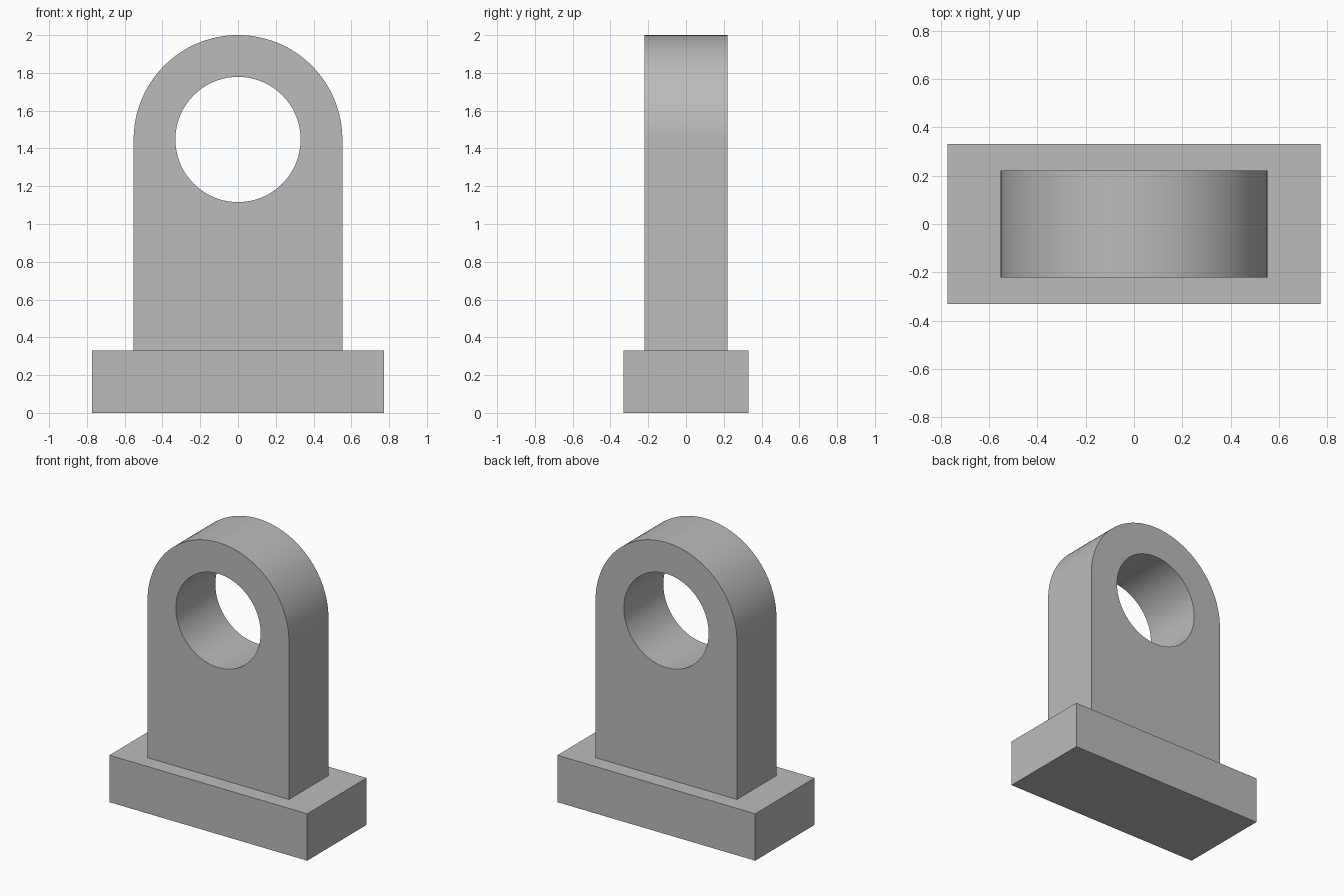
import bpy, bmesh
from math import pi, sin, cos, radians

cube = bpy.data.objects.get("Cube")
if cube:
    bpy.data.objects.remove(cube, do_unlink=True)

# Main sizes
U = 2 / 18.1
BASE_X, BASE_Y, BASE_Z = 14 * U, 6 * U, 3 * U
RADIUS, HOLE_RADIUS, THICKNESS = 5 * U, 3 * U, 4 * U
EYE_Z = 2 - RADIUS

# Single grey material
grey = bpy.data.materials.new("plain grey")
grey.use_nodes = True
colour = (0.5, 0.5, 0.5, 1)
grey.diffuse_color = colour
grey.node_tree.nodes["Principled BSDF"].inputs["Base Color"].default_value = colour


def arc(radius, start, end, steps):
    """Points (x, z) on an arc around the eye centre."""
    angles = [start + (end - start) * i / steps for i in range(steps + 1)]
    return [(radius * cos(a), EYE_Z + radius * sin(a)) for a in angles]


def prism(name, outline, depth):
    """Extrude an (x, z) outline along y, centred on y = 0."""
    bm = bmesh.new()
    face = bm.faces.new([bm.verts.new((x, -depth / 2, z)) for x, z in outline])
    grown = bmesh.ops.extrude_face_region(bm, geom=[face])["geom"]
    verts = [g for g in grown if isinstance(g, bmesh.types.BMVert)]
    bmesh.ops.translate(bm, verts=verts, vec=(0, depth, 0))
    bmesh.ops.recalc_face_normals(bm, faces=bm.faces)
    mesh = bpy.data.meshes.new(name)
    bm.to_mesh(mesh)
    bm.free()
    mesh.materials.append(grey)
    obj = bpy.data.objects.new(name, mesh)
    bpy.context.collection.objects.link(obj)
    return obj


# Rectangular foot
half = BASE_X / 2
prism("base", [(-half, 0), (half, 0), (half, BASE_Z), (-half, BASE_Z)], BASE_Y)

# Round-topped upright
upright = prism("upright", [(-RADIUS, BASE_Z), (RADIUS, BASE_Z)] + arc(RADIUS, 0, pi, 64), THICKNESS)

# Round through-hole
cutter = prism("hole_cutter", arc(HOLE_RADIUS, 0, 2 * pi, 96)[:-1], THICKNESS * 2)
cutter.hide_render = True
hole = upright.modifiers.new("hole", 'BOOLEAN')
hole.operation = 'DIFFERENCE'
hole.solver = 'EXACT'
hole.object = cutter

bpy.ops.object.select_all(action='DESELECT')
upright.select_set(True)
bpy.context.view_layer.objects.active = upright
bpy.ops.object.modifier_apply(modifier=hole.name)
bpy.data.objects.remove(cutter, do_unlink=True)

# Smooth curved walls, crisp rims
bpy.ops.object.shade_smooth_by_angle(angle=radians(30))
